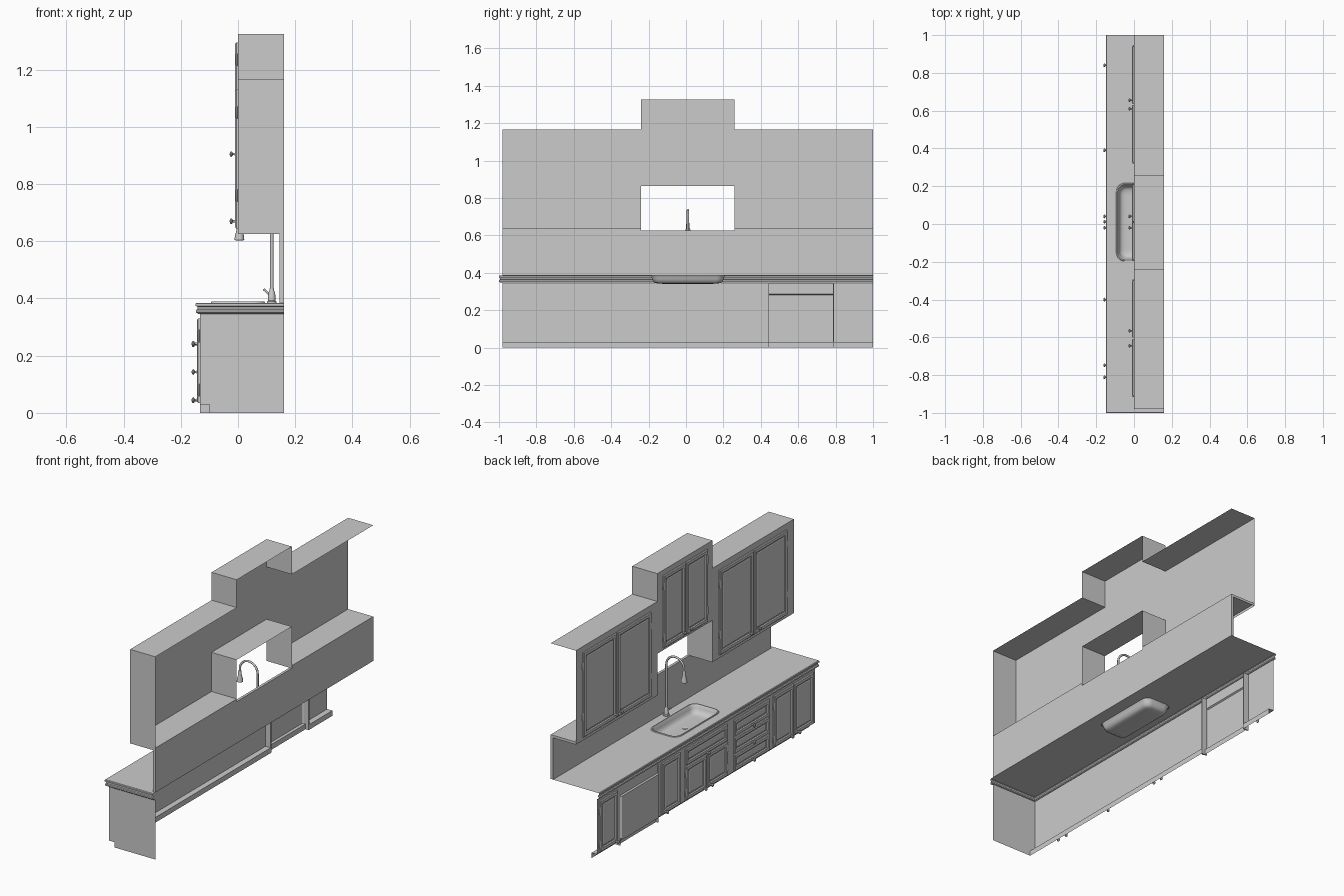
import bpy, bmesh, math
from mathutils import Vector, Matrix

if "Cube" in bpy.data.objects:
    bpy.data.objects.remove(bpy.data.objects["Cube"])


def finish(name, bm, smooth=False):
    me = bpy.data.meshes.new(name)
    bm.to_mesh(me)
    bm.free()
    ob = bpy.data.objects.new(name, me)
    bpy.context.collection.objects.link(ob)
    if smooth:
        bpy.ops.object.select_all(action='DESELECT')
        ob.select_set(True)
        bpy.context.view_layer.objects.active = ob
        bpy.ops.object.shade_smooth_by_angle(angle=math.radians(40))
    return ob


def loft(bm, rows, closed=False):
    """Join rows of points with quads and return the vertex rows."""
    vr = [[bm.verts.new(p) for p in r] for r in rows]
    n = len(rows[0])
    for a, b in zip(vr, vr[1:]):
        for i in range(n if closed else n - 1):
            j = (i + 1) % n
            bm.faces.new((a[i], b[i], b[j], a[j]))
    return vr


def sheet(name, prof, y0, y1):
    """Sweep an (x, z) profile along y as an open sheet."""
    bm = bmesh.new()
    loft(bm, [[(x, y, z) for x, z in prof] for y in (y0, y1)])
    return finish(name, bm)


def box(name, lo, hi):
    bm = bmesh.new()
    lo, hi = Vector(lo), Vector(hi)
    bmesh.ops.create_cube(bm, size=1, matrix=Matrix.Translation((lo + hi) / 2)
                          @ Matrix.Diagonal((*(hi - lo), 1)))
    return finish(name, bm)


def lathe(name, prof, loc, axis=(0, 0, 1), n=16):
    """Revolve (radius, height) points around an axis."""
    bm = bmesh.new()
    rows = [[(r * math.cos(2 * math.pi * i / n), r * math.sin(2 * math.pi * i / n), h)
             for i in range(n)] for r, h in prof]
    vr = loft(bm, rows, True)
    bm.faces.new(vr[0])
    bm.faces.new(vr[-1][::-1])
    bmesh.ops.recalc_face_normals(bm, faces=bm.faces)
    ob = finish(name, bm, True)
    ob.rotation_mode = 'QUATERNION'
    ob.rotation_quaternion = Vector(axis).to_track_quat('Z', 'Y')
    ob.location = loc
    return ob


def front(name, x, y0, y1, z0, z1, knob_y, knob_z, hinge_y=None, hinge_z=()):
    """Framed door or drawer front on the plane x, with knob and hinges."""
    bm = bmesh.new()
    steps = [(0, 0), (0, -.006), (.004, -.010), (.020, -.010), (.023, -.004), (.029, -.003), (.033, -.005)]
    rows = [[(x + d, y0 + i, z0 + i), (x + d, y0 + i, z1 - i),
             (x + d, y1 - i, z1 - i), (x + d, y1 - i, z0 + i)] for i, d in steps]
    vr = loft(bm, rows, True)
    bm.faces.new(vr[-1])
    bmesh.ops.recalc_face_normals(bm, faces=bm.faces)
    finish(name, bm)
    lathe(name + "_knob", [(.006, 0), (.004, .003), (.004, .009), (.009, .012), (.010, .015), (.007, .019), (.002, .020)],
          (x - .009, knob_y, knob_z), (-1, 0, 0), 12)
    for z in hinge_z:
        lathe(name + "_hinge", [(.002, -.023), (.004, -.019), (.004, .019), (.002, .023)],
              (x - .004, hinge_y, z), n=8)


def pair(name, x, y0, y1, z0, z1, knob, gap, hinge_z):
    c = (y0 + y1) / 2
    front(name + "_left_door", x, y0, c - .003, z0, z1, c - gap, knob, y0 - .002, hinge_z)
    front(name + "_right_door", x, c + .003, y1, z0, z1, c + gap, knob, y1 + .002, hinge_z)


# Upper cabinets: one stepped shell, open at the back and at the wall end
out = [(-.98, .625), (-.98, 1.165), (-.24, 1.165), (-.24, 1.325), (.26, 1.325), (.26, 1.165),
       (1, 1.165), (1, .625), (.26, .625), (.26, .865), (-.24, .865), (-.24, .625)]
bm = bmesh.new()
f = [bm.verts.new((0, y, z)) for y, z in out]
b = [bm.verts.new((.16, y, z)) for y, z in out]
bm.faces.new(f[::-1])
bottoms = []
for i in range(12):
    j = (i + 1) % 12
    if i != 6:
        face = bm.faces.new((f[i], f[j], b[j], b[i]))
        if i in (7, 11):
            bottoms.append(face)
bmesh.ops.inset_individual(bm, faces=bottoms, thickness=.015)
for face in bottoms:
    for v in face.verts:
        v.co.z = .64
finish("upper_cabinets", bm)

pair("upper_left", 0, -.91, -.30, .645, 1.13, .67, .04, (.76, 1.05))
pair("upper_right", 0, .325, .94, .645, 1.13, .67, .023, (.76, 1.05))
pair("upper_middle", 0, -.19, .21, .88, 1.295, .905, .03, (.94, 1.235))

# Base cabinet shells with toe kick and end panel
toe = [(-.133, .345), (-.133, .03), (-.1, .03), (-.1, 0)]
sheet("base_front", toe, -.98, .44)
sheet("base_front_end", toe, .79, 1)
bm = bmesh.new()
bm.faces.new([bm.verts.new((x, -.98, z)) for x, z in toe + [(.16, 0), (.16, .345)]])
finish("base_end_panel", bm)

# Dishwasher
sheet("dishwasher", [(-.130, .345), (-.130, .285), (-.138, .28), (-.138, .03), (-.12, .03), (-.12, 0)], .445, .785)
for y in (.44, .785):
    box("dishwasher_side", (-.133, y, 0), (-.1, y + .005, .345))

# Base doors and drawers
BX, HZ = -.133, (.08, .27)
front("base_end_door", BX, .82, .98, .035, .33, .84, .045, .982, HZ)
front("base_narrow_door", BX, .25, .415, .035, .33, .39, .045, .248, HZ)
pair("sink", BX, -.18, .20, .035, .228, .045, .03, (.08, .19))
front("sink_drawer", BX, -.18, .20, .235, .33, .012, .24)
for i in range(3):
    z = .035 + i * .099
    front("drawer", BX, -.56, -.24, z, z + .094, -.40, z + .009)
pair("base_left", BX, -.96, -.60, .035, .33, .045, .032, HZ)


# Countertop with stepped edge and sink opening
def ring(i, z, n=6):
    """Rounded rectangle of the sink, inset by i."""
    r, hx, hy = max(.045 - i * .5, .01), .094 - i, .207 - i
    pts = []
    for q, (sx, sy) in enumerate(((1, 1), (-1, 1), (-1, -1), (1, -1))):
        for k in range(n + 1):
            a = math.pi / 2 * (q + k / n)
            pts.append((sx * (hx - r) + r * math.cos(a), .01 + sy * (hy - r) + r * math.sin(a), z))
    return pts


edge = [(.003, .385), (0, .382), (0, .374), (.006, .371), (.006, .363), (.001, .360), (.001, .352), (.010, .345), (.016, .345)]
bm = bmesh.new()
rows = [[(-.148 + d, 1, z), (-.148 + d, -1 + d, z), (.16, -1 + d, z)] for d, z in edge]
loft(bm, rows)
finish("countertop_edge", bm)
bm = bmesh.new()
edges = []
for loop in (rows[0] + [(.16, 1, .385)], ring(.006, .385)):
    vs = [bm.verts.new(p) for p in loop]
    edges += [bm.edges.new((vs[i - 1], vs[i])) for i in range(len(vs))]
bmesh.ops.triangle_fill(bm, edges=edges, use_beauty=True, use_dissolve=False, normal=(0, 0, 1))
finish("countertop", bm)

# Sink bowl and drain
bm = bmesh.new()
vr = loft(bm, [ring(i, z) for i, z in ((0, .385), (.002, .389), (.007, .389), (.011, .384), (.015, .368),
                                       (.022, .352), (.032, .345), (.05, .342), (.07, .341))], True)
bm.faces.new(vr[-1])
bmesh.ops.recalc_face_normals(bm, faces=bm.faces)
finish("sink_bowl", bm, True)
lathe("sink_drain", [(.014, .341), (.014, .343), (.010, .343), (.008, .342)], (0, .01, 0))

# Backsplash
box("backsplash", (.145, -.98, .385), (.16, 1, .625))

# Tap: base, gooseneck, spray head and lever
lathe("tap_base", [(.017, .385), (.017, .389), (.013, .393), (.012, .420), (.008, .428), (.007, .435)], (.118, .01, 0))
cu = bpy.data.curves.new("tap_neck", 'CURVE')
cu.dimensions = '3D'
cu.bevel_depth, cu.bevel_resolution, cu.use_fill_caps = .006, 2, True
path = [(.118, .43)] + [(.0615 + .0565 * math.cos(math.pi * k / 14), .678 + .0565 * math.sin(math.pi * k / 14))
                        for k in range(15)] + [(.005, .66)]
sp = cu.splines.new('POLY')
sp.points.add(len(path) - 1)
for p, (x, z) in zip(sp.points, path):
    p.co = (x, .01, z, 1)
bpy.context.collection.objects.link(bpy.data.objects.new("tap_neck", cu))
lathe("tap_spray_head", [(.007, .668), (.009, .66), (.010, .64), (.016, .618), (.017, .605), (.013, .603)], (.005, .01, 0))
lathe("tap_lever", [(.006, 0), (.004, .01), (.004, .028), (.005, .034), (.002, .036)], (.115, .01, .408), (-.7, 0, .7), 10)
